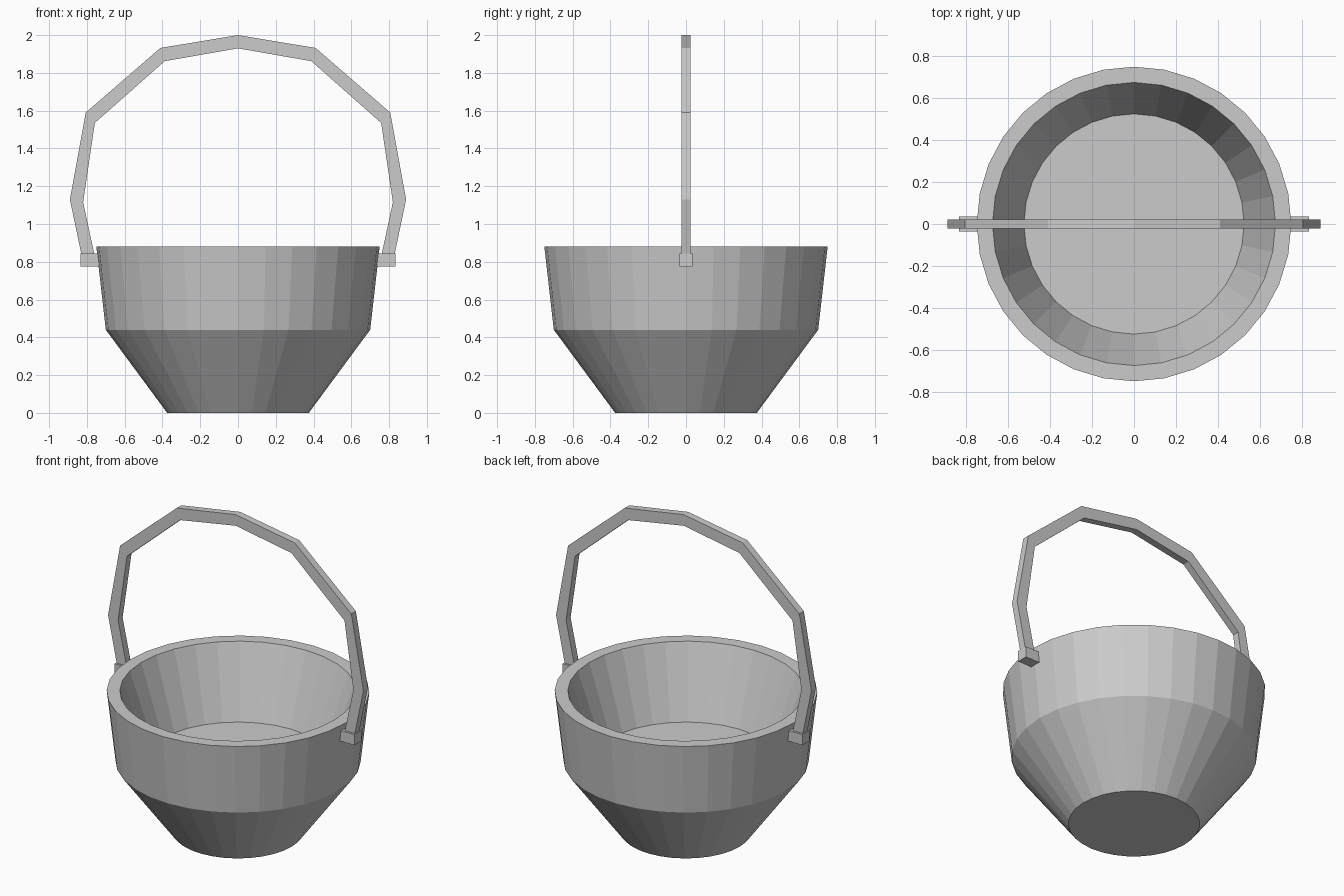
import bpy, bmesh, math

if "Cube" in bpy.data.objects:
    bpy.data.objects.remove(bpy.data.objects["Cube"])

SEGMENTS = 32


def finish(name, bm):
    bmesh.ops.recalc_face_normals(bm, faces=bm.faces)
    mesh = bpy.data.meshes.new(name)
    bm.to_mesh(mesh)
    bm.free()
    obj = bpy.data.objects.new(name, mesh)
    bpy.context.collection.objects.link(obj)
    return obj


def lathe(name, profile):
    bm = bmesh.new()
    rings = [[bm.verts.new((r * math.cos(2 * math.pi * i / SEGMENTS),
                            r * math.sin(2 * math.pi * i / SEGMENTS), z))
              for i in range(SEGMENTS)] for r, z in profile]
    for a, b in zip(rings, rings[1:]):
        for i in range(SEGMENTS):
            j = (i + 1) % SEGMENTS
            bm.faces.new((a[i], a[j], b[j], b[i]))
    bm.faces.new(rings[0])
    bm.faces.new(rings[-1])
    return finish(name, bm)


def strip(name, outer, inner, half_width):
    # rectangular bar between an outer and an inner outline in the xz plane
    bm = bmesh.new()
    sections = []
    for (xo, zo), (xi, zi) in zip(outer, inner):
        sections.append([bm.verts.new(p) for p in (
            (xo, -half_width, zo), (xo, half_width, zo),
            (xi, half_width, zi), (xi, -half_width, zi))])
    for a, b in zip(sections, sections[1:]):
        for i in range(4):
            j = (i + 1) % 4
            bm.faces.new((a[i], a[j], b[j], b[i]))
    bm.faces.new(sections[0])
    bm.faces.new(sections[-1])
    return finish(name, bm)


def mirrored(points):
    return points + [(-x, z) for x, z in reversed(points[:-1])]


# Bucket: tapered outside, thick rim, raised inner floor
lathe("bucket", [(0.375, 0), (0.70, 0.44), (0.75, 0.88),
                 (0.675, 0.88), (0.525, 0.44)])

# Arched carrying handle
outer = [(0.823, 0.81), (0.89, 1.13), (0.806, 1.59), (0.411, 1.932), (0, 2.0)]
inner = [(0.754, 0.81), (0.82, 1.115), (0.758, 1.535), (0.388, 1.862), (0, 1.93)]
strip("handle", mirrored(outer), mirrored(inner), 0.0225)

# Handle mounting pegs
for side, label in ((-1, "left"), (1, "right")):
    strip("handle_peg_" + label,
          [(side * 0.835, 0.843), (side * 0.70, 0.843)],
          [(side * 0.835, 0.775), (side * 0.70, 0.775)], 0.035)
